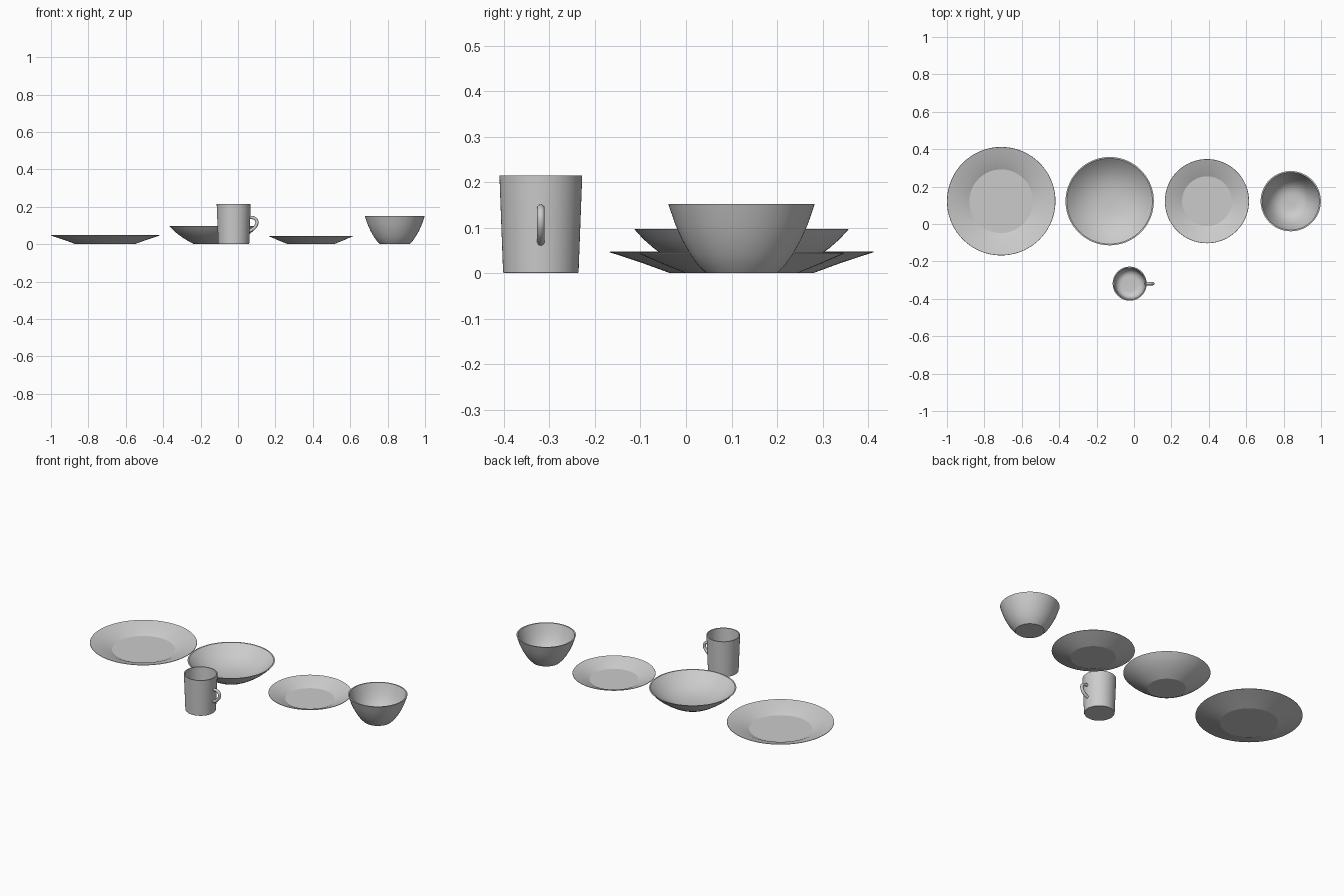
import bpy, bmesh, math
from mathutils import Vector

if "Cube" in bpy.data.objects:
    bpy.data.objects.remove(bpy.data.objects["Cube"])

SEG = 72


def smooth(obj, angle=14):
    bpy.ops.object.select_all(action='DESELECT')
    obj.select_set(True)
    bpy.context.view_layer.objects.active = obj
    bpy.ops.object.shade_smooth_by_angle(angle=math.radians(angle))


def lathe(name, profile, loc):
    """Spin a closed (radius, z) profile, axis to axis, around z."""
    bm = bmesh.new()
    verts = [bm.verts.new((r, 0, z)) for r, z in profile]
    edges = [bm.edges.new(pair) for pair in zip(verts, verts[1:])]
    bmesh.ops.spin(bm, geom=verts + edges, cent=(0, 0, 0), axis=(0, 0, 1),
                   angle=math.tau, steps=SEG, use_duplicate=False)
    bmesh.ops.remove_doubles(bm, verts=bm.verts, dist=1e-5)
    bmesh.ops.recalc_face_normals(bm, faces=bm.faces)
    mesh = bpy.data.meshes.new(name)
    bm.to_mesh(mesh)
    bm.free()
    obj = bpy.data.objects.new(name, mesh)
    obj.location = loc
    bpy.context.collection.objects.link(obj)
    smooth(obj)
    return obj


def plate(name, rim, bend, well, foot, h, loc):
    lathe(name, [(0, 0), (foot, 0), (bend, h * 0.48), (rim, h - 0.002),
                 (rim - 0.001, h), (bend - 0.002, h * 0.6),
                 (well, 0.007), (0, 0.007)], loc)


def bowl(name, outer, wall, floor, power, loc):
    """Outer profile from foot to rim, with a smoothly dished inside."""
    rim, h = outer[-1]
    inner = rim - wall
    dish = [(inner * t / 16, floor + (h - floor) * (t / 16) ** power)
            for t in range(16, -1, -1)]
    lathe(name, [(0, 0)] + outer + dish, loc)


# Plates
plate("dinner_plate", 0.29, 0.22, 0.17, 0.157, 0.048, (-0.71, 0.122, 0))
plate("side_plate", 0.225, 0.176, 0.133, 0.123, 0.045, (0.39, 0.122, 0))

# Bowls
bowl("pasta_bowl", [(0.105, 0), (0.135, 0.016), (0.164, 0.034), (0.192, 0.054),
                    (0.216, 0.075), (0.236, 0.097)],
     0.007, 0.012, 2.6, (-0.13, 0.122, 0))
bowl("cereal_bowl", [(0.078, 0), (0.096, 0.018), (0.113, 0.042), (0.13, 0.072),
                     (0.146, 0.108), (0.161, 0.152)],
     0.007, 0.01, 3.5, (0.838, 0.122, 0))

# Mug with a rounded inside corner
mug = Vector((-0.023, -0.319, 0))
corner = [(0.042 + 0.036 * math.cos(a), 0.046 - 0.036 * math.sin(a))
          for a in (math.radians(10 * i) for i in range(9))]
lathe("mug_body", [(0, 0), (0.081, 0), (0.083, 0.003), (0.091, 0.215), (0.085, 0.215)]
      + corner + [(0.042, 0.01), (0, 0.01)], mug)

# Mug handle
path = [(0.082, 0.142), (0.106, 0.141), (0.121, 0.130), (0.124, 0.112),
        (0.116, 0.094), (0.103, 0.081), (0.081, 0.068)]
curve = bpy.data.curves.new("mug_handle", 'CURVE')
curve.dimensions = '3D'
curve.bevel_depth = 0.0085
curve.bevel_resolution = 4
curve.resolution_u = 6
spline = curve.splines.new('BEZIER')
spline.bezier_points.add(len(path) - 1)
for p, (x, z) in zip(spline.bezier_points, path):
    p.co = (x, 0, z)
    p.handle_left_type = p.handle_right_type = 'AUTO'
handle = bpy.data.objects.new("mug_handle", curve)
handle.location = mug
bpy.context.collection.objects.link(handle)
